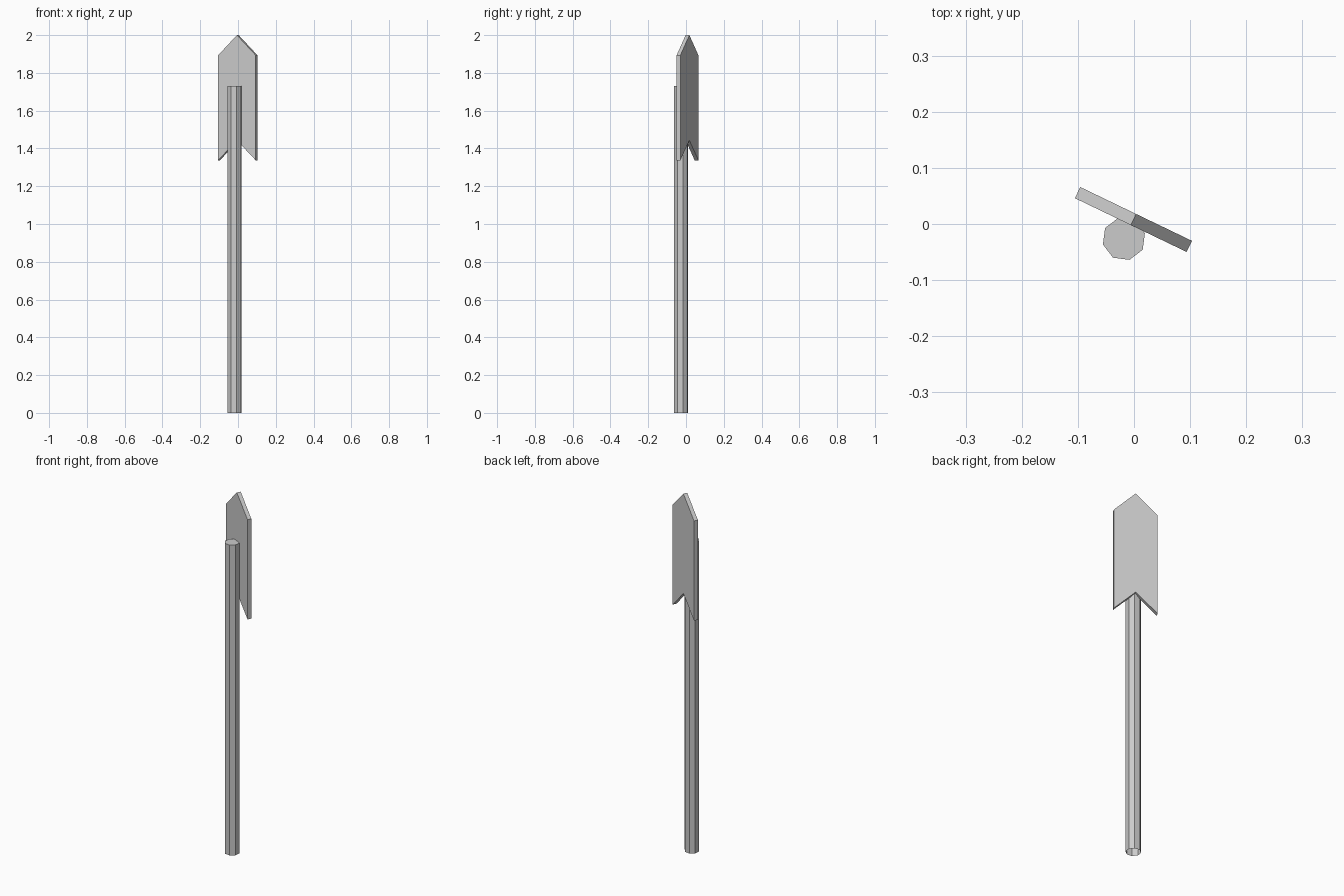
import bpy, bmesh, math
from mathutils import Matrix, Vector

if "Cube" in bpy.data.objects:
    bpy.data.objects.remove(bpy.data.objects["Cube"])


def make_object(name, bm):
    bmesh.ops.recalc_face_normals(bm, faces=bm.faces)
    mesh = bpy.data.meshes.new(name)
    bm.to_mesh(mesh)
    bm.free()
    obj = bpy.data.objects.new(name, mesh)
    bpy.context.collection.objects.link(obj)
    return obj


def extrude_profile(bm, points, offset):
    face = bm.faces.new([bm.verts.new(p) for p in points])
    new = bmesh.ops.extrude_face_region(bm, geom=[face], use_keep_orig=True)["geom"]
    bmesh.ops.translate(bm, vec=Vector(offset),
                        verts=[g for g in new if isinstance(g, bmesh.types.BMVert)])
    return face


# Eight-sided post, open where it meets the ground
POST_RADIUS, POST_TOP = 0.0387, 1.73
bm = bmesh.new()
ring = []
for i in range(8):
    a = math.radians(15 + 45 * i)
    ring.append((-0.018 + POST_RADIUS * math.cos(a),
                 -0.0265 + POST_RADIUS * math.sin(a), 0))
base = extrude_profile(bm, ring, (0, 0, POST_TOP))
bmesh.ops.delete(bm, geom=[base], context='FACES_ONLY')
make_object("post", bm)

# Arrow-shaped board: pointed top, notched bottom, turned about the vertical
HALF_W, THICK = 0.1105, 0.022
outline = [(0, 2.0), (HALF_W, 1.893), (HALF_W, 1.337),
           (0, 1.443), (-HALF_W, 1.337), (-HALF_W, 1.893)]
bm = bmesh.new()
extrude_profile(bm, [(x, -THICK / 2, z) for x, z in outline], (0, THICK, 0))
turn = Matrix.Translation((-0.001, 0.008, 0)) @ Matrix.Rotation(math.radians(-25.7), 4, 'Z')
bmesh.ops.transform(bm, matrix=turn, verts=bm.verts)
make_object("arrow_board", bm)
